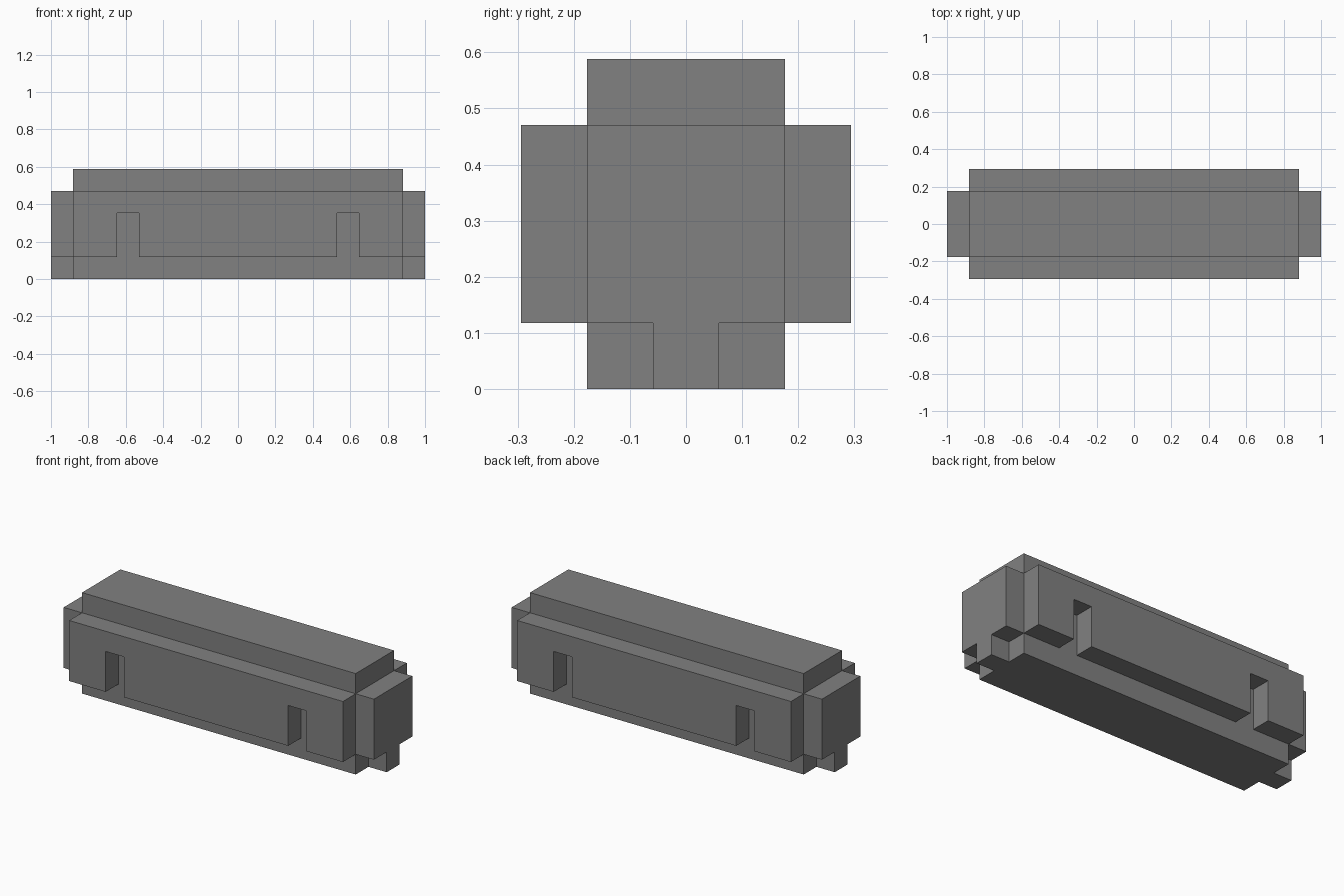
import bpy
import bmesh
from mathutils import Vector

cube = bpy.data.objects.get("Cube")
if cube:
    bpy.data.objects.remove(cube, do_unlink=True)

U = 1 / 17  # block unit: the body is 34 units long

grey = bpy.data.materials.new("Mid grey")
grey.use_nodes = True
colour = (0.22, 0.22, 0.22, 1)
grey.diffuse_color = colour
grey.node_tree.nodes["Principled BSDF"].inputs["Base Color"].default_value = colour


def extrude(name, outline, depth):
    """Extrude a closed outline (in block units) along the depth vector."""
    bm = bmesh.new()
    face = bm.faces.new([bm.verts.new(Vector(p) * U) for p in outline])
    grown = bmesh.ops.extrude_face_region(bm, geom=[face], use_keep_orig=True)
    moved = [v for v in grown["geom"] if isinstance(v, bmesh.types.BMVert)]
    bmesh.ops.translate(bm, verts=moved, vec=Vector(depth) * U)
    bmesh.ops.recalc_face_normals(bm, faces=bm.faces)
    mesh = bpy.data.meshes.new(name)
    bm.to_mesh(mesh)
    bm.free()
    mesh.materials.append(grey)
    obj = bpy.data.objects.new(name, mesh)
    bpy.context.collection.objects.link(obj)


# Main body, full height
extrude("core", [(-15, -3, 0), (15, -3, 0), (15, 3, 0), (-15, 3, 0)], (0, 0, 10))

# Side panels, each with two slots open at the lower edge
half = [(9, 2), (9, 6), (11, 6), (11, 2), (15, 2), (15, 8)]
panel = half + [(-x, z) for x, z in reversed(half)]
for name, s in (("front_panel", -1), ("back_panel", 1)):
    extrude(name, [(x, 3 * s, z) for x, z in panel], (0, 2 * s, 0))

# End blocks with a narrow tab reaching the ground
end = [(-1, 0), (1, 0), (1, 2), (3, 2), (3, 8), (-3, 8), (-3, 2), (-1, 2)]
for name, s in (("right_end", -1), ("left_end", 1)):
    extrude(name, [(15 * s, y, z) for y, z in end], (2 * s, 0, 0))
